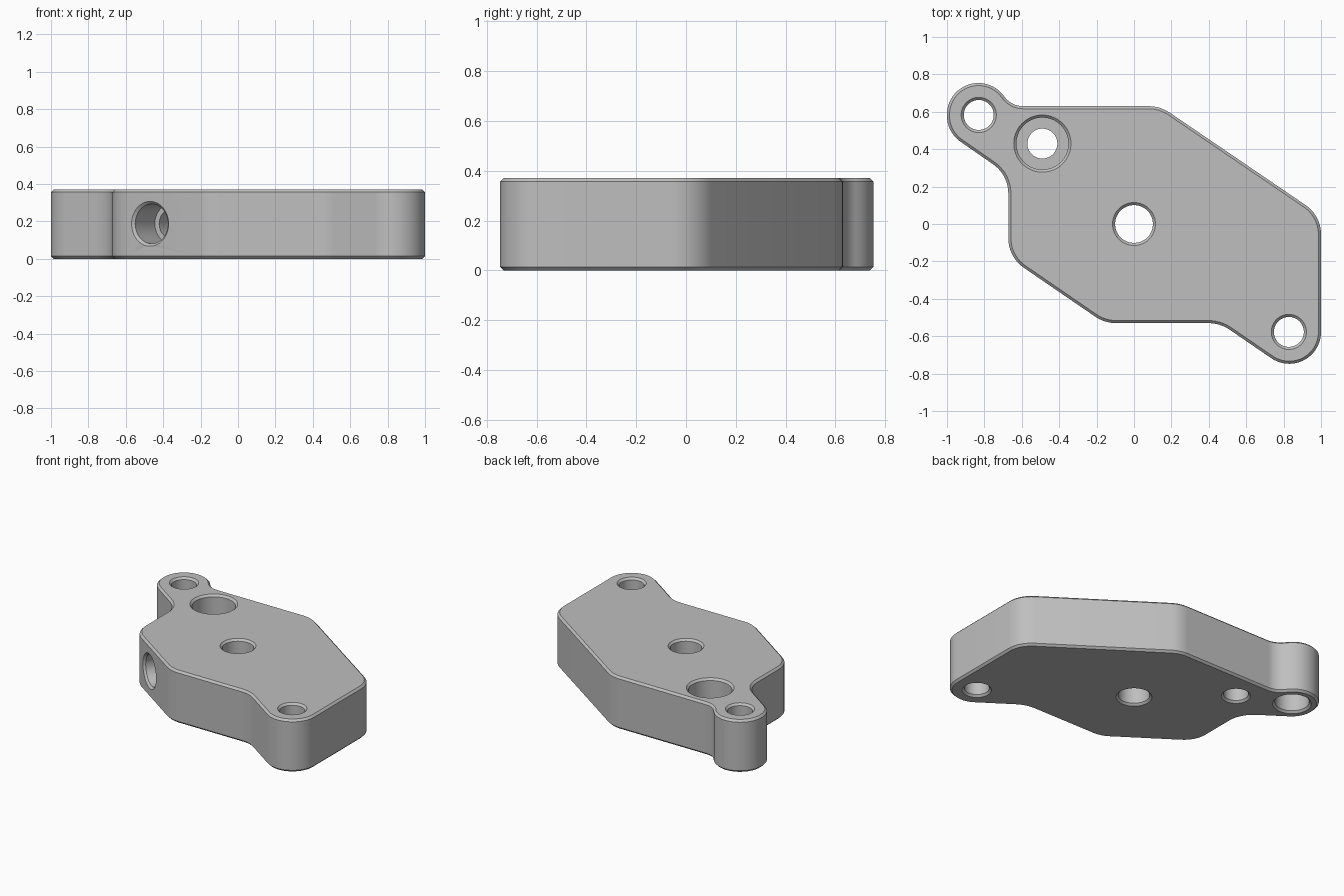
import bpy, bmesh, math
from mathutils import Vector, Matrix

HEIGHT = 0.37
CHAMFER = 0.014

cube = bpy.data.objects.get("Cube")
if cube:
    bpy.data.objects.remove(cube, do_unlink=True)

metal = bpy.data.materials.new("light grey metal")
metal.use_nodes = True
grey = (0.52, 0.52, 0.52, 1)
metal.diffuse_color = grey
metal.node_tree.nodes["Principled BSDF"].inputs["Base Color"].default_value = grey


def fillet(prev, corner, nxt, radius):
    """Points of the arc that rounds one corner."""
    a, b = (prev - corner).normalized(), (nxt - corner).normalized()
    half = a.angle(b) / 2
    centre = corner + (a + b).normalized() * radius / math.sin(half)
    start = corner + a * radius / math.tan(half) - centre
    end = corner + b * radius / math.tan(half) - centre
    sweep = math.atan2(start.x * end.y - start.y * end.x, start.dot(end))
    steps = max(4, round(abs(sweep) / math.radians(6)))
    return [centre + Matrix.Rotation(sweep * i / steps, 2) @ start
            for i in range(steps + 1)]


def make_object(name, bm):
    bmesh.ops.recalc_face_normals(bm, faces=bm.faces)
    mesh = bpy.data.meshes.new(name)
    bm.to_mesh(mesh)
    bm.free()
    mesh.materials.append(metal)
    obj = bpy.data.objects.new(name, mesh)
    bpy.context.collection.objects.link(obj)
    return obj


def drill(name, profile, place, segments=64):
    """Closed turned cutter from (radius, height) pairs."""
    bm = bmesh.new()
    rings = []
    for r, z in profile:
        rings.append([bm.verts.new(place @ Vector((
            r * math.cos(math.tau * i / segments),
            r * math.sin(math.tau * i / segments), z))) for i in range(segments)])
    for low, high in zip(rings, rings[1:]):
        for i in range(segments):
            j = (i + 1) % segments
            bm.faces.new((low[i], low[j], high[j], high[i]))
    bm.faces.new(rings[0])
    bm.faces.new(rings[-1])
    return make_object(name, bm)


# Plate outline: corner x, y and rounding radius
corners = [(0.14, 0.63, 0.2), (1, 0.045, 0.19), (1, -0.9, 0.17),
           (0.46, -0.53, 0.2), (-0.157, -0.53, 0.2), (-0.672, -0.177, 0.19),
           (-0.672, 0.263, 0.19), (-1, 0.49, 0.168), (-1, 1.09, 0.168),
           (-0.655, 0.63, 0.125)]
points = [Vector(c[:2]) for c in corners]
outline = []
for i, c in enumerate(corners):
    outline += fillet(points[i - 1], points[i], points[(i + 1) % len(points)], c[2])

# Plate body with chamfered rims
bm = bmesh.new()
base = bm.faces.new([bm.verts.new((p.x, p.y, 0)) for p in outline])
top = bmesh.ops.extrude_face_region(bm, geom=[base], use_keep_orig=True)["geom"]
bmesh.ops.translate(bm, vec=(0, 0, HEIGHT),
                    verts=[v for v in top if isinstance(v, bmesh.types.BMVert)])
bmesh.ops.recalc_face_normals(bm, faces=bm.faces)
rims = [e for e in bm.edges if abs(e.verts[0].co.z - e.verts[1].co.z) < 1e-5]
bmesh.ops.bevel(bm, geom=rims, offset=CHAMFER, segments=1, affect='EDGES')
plate = make_object("mounting_plate", bm)


def bore(low_radius, high_radius=None, step=None):
    """Through-hole profile with chamfered mouths and an optional step."""
    high = high_radius or low_radius
    over = 0.02
    prof = [(low_radius + CHAMFER + over, -over), (low_radius, CHAMFER)]
    if step:
        prof += [(low_radius, step), (high, step)]
    return prof + [(high, HEIGHT - CHAMFER), (high + CHAMFER + over, HEIGHT + over)]


# Vertical holes
cutters = []
for name, x, y, profile in [
        ("centre_hole", 0, 0, bore(0.101)),
        ("front_lug_hole", 0.828, -0.577, bore(0.08)),
        ("back_lug_hole", -0.83, 0.583, bore(0.11, 0.08, 0.16)),
        ("counterbored_hole", -0.49, 0.43, bore(0.08, 0.139, 0.17))]:
    cutters.append(drill(name, profile, Matrix.Translation((x, y, 0))))

# Stepped blind port bored square into the slanted front face
edge = (points[5] - points[4]).normalized()
inward = Vector((edge.y, -edge.x, 0))
mouth = points[4] + edge * ((-0.47 - points[4].x) / edge.x)
place = Matrix.Translation((mouth.x, mouth.y, 0.187)) @ \
    inward.to_track_quat('Z', 'Y').to_matrix().to_4x4()
cutters.append(drill("side_port", [(0.14, -0.02), (0.12, 0), (0.106, CHAMFER),
                                   (0.106, 0.2), (0.078, 0.2), (0.078, 0.45)], place))

# Cut all holes, then drop the cutters
for cutter in cutters:
    cutter.hide_render = True
    mod = plate.modifiers.new(cutter.name, 'BOOLEAN')
    mod.operation = 'DIFFERENCE'
    mod.solver = 'EXACT'
    mod.object = cutter
bpy.context.view_layer.update()
graph = bpy.context.evaluated_depsgraph_get()
result = bpy.data.meshes.new_from_object(plate.evaluated_get(graph))
plate.modifiers.clear()
plate.data = result
for cutter in cutters:
    bpy.data.objects.remove(cutter, do_unlink=True)

bpy.ops.object.select_all(action='DESELECT')
plate.select_set(True)
bpy.context.view_layer.objects.active = plate
bpy.ops.object.shade_smooth_by_angle(angle=math.radians(25))
